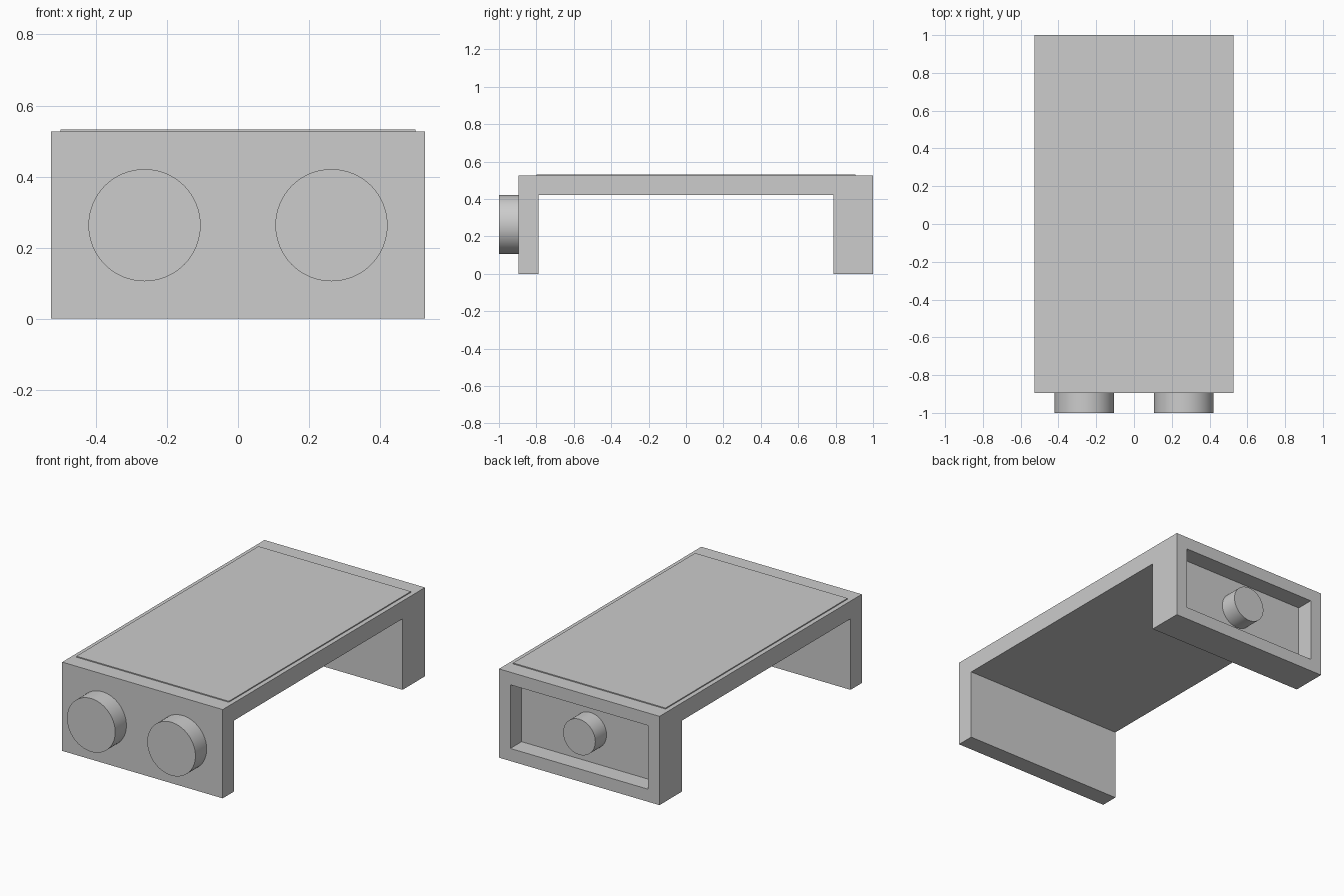
import bpy, bmesh
from math import radians
from mathutils import Matrix

cube = bpy.data.objects.get("Cube")
if cube:
    bpy.data.objects.remove(cube, do_unlink=True)

U = 2 / 19  # wall thickness, the module all parts are sized in

grey = bpy.data.materials.new("plain grey")
grey.use_nodes = True
colour = (0.604, 0.604, 0.604, 1)
grey.diffuse_color = colour
grey.node_tree.nodes["Principled BSDF"].inputs["Base Color"].default_value = colour


def add_object(name, bm):
    bmesh.ops.recalc_face_normals(bm, faces=bm.faces[:])
    mesh = bpy.data.meshes.new(name)
    bm.to_mesh(mesh)
    bm.free()
    mesh.materials.append(grey)
    obj = bpy.data.objects.new(name, mesh)
    bpy.context.collection.objects.link(obj)
    return obj


def knob(name, x, y, radius):
    """Smooth cylinder lying along y, one module long."""
    bm = bmesh.new()
    place = Matrix.Translation((x, y, 2.5 * U)) @ Matrix.Rotation(radians(90), 4, 'X')
    bmesh.ops.create_cone(bm, cap_ends=True, segments=64, radius1=radius,
                          radius2=radius, depth=U, matrix=place)
    obj = add_object(name, bm)
    bpy.ops.object.select_all(action='DESELECT')
    obj.select_set(True)
    bpy.context.view_layer.objects.active = obj
    bpy.ops.object.shade_smooth_by_angle(angle=radians(40))


# Bridge body: side profile (y, z) in modules, extruded across x
profile = [(-8.5, 0), (-7.5, 0), (-7.5, 4), (7.5, 4),
           (7.5, 0), (9.5, 0), (9.5, 5), (-8.5, 5)]
bm = bmesh.new()
side = bm.faces.new([bm.verts.new((-5 * U, y * U, z * U)) for y, z in profile])
result = bmesh.ops.extrude_face_region(bm, geom=[side])
moved = [v for v in result["geom"] if isinstance(v, bmesh.types.BMVert)]
bmesh.ops.translate(bm, verts=moved, vec=(10 * U, 0, 0))
bmesh.ops.recalc_face_normals(bm, faces=bm.faces[:])

# Rectangular recess in the back end: inset, then push straight in
back = max(bm.faces, key=lambda f: f.calc_center_median().y)
bmesh.ops.inset_individual(bm, faces=[back], thickness=U)
bmesh.ops.inset_individual(bm, faces=[back], thickness=0, depth=-U)
add_object("bridge_body", bm)

# Thin raised panel on top
bm = bmesh.new()
place = Matrix.Translation((0, U / 2, 5 * U)) @ Matrix.Diagonal((1, 1.705, 0.012, 1))
bmesh.ops.create_cube(bm, size=1, matrix=place)
add_object("top_panel", bm)

# Two large knobs in front, one small knob inside the back recess
for label, sign in (("left", 1), ("right", -1)):
    knob(label + "_front_knob", sign * 2.5 * U, -9 * U, 1.5 * U)
knob("back_knob", 0, 9 * U, U)
